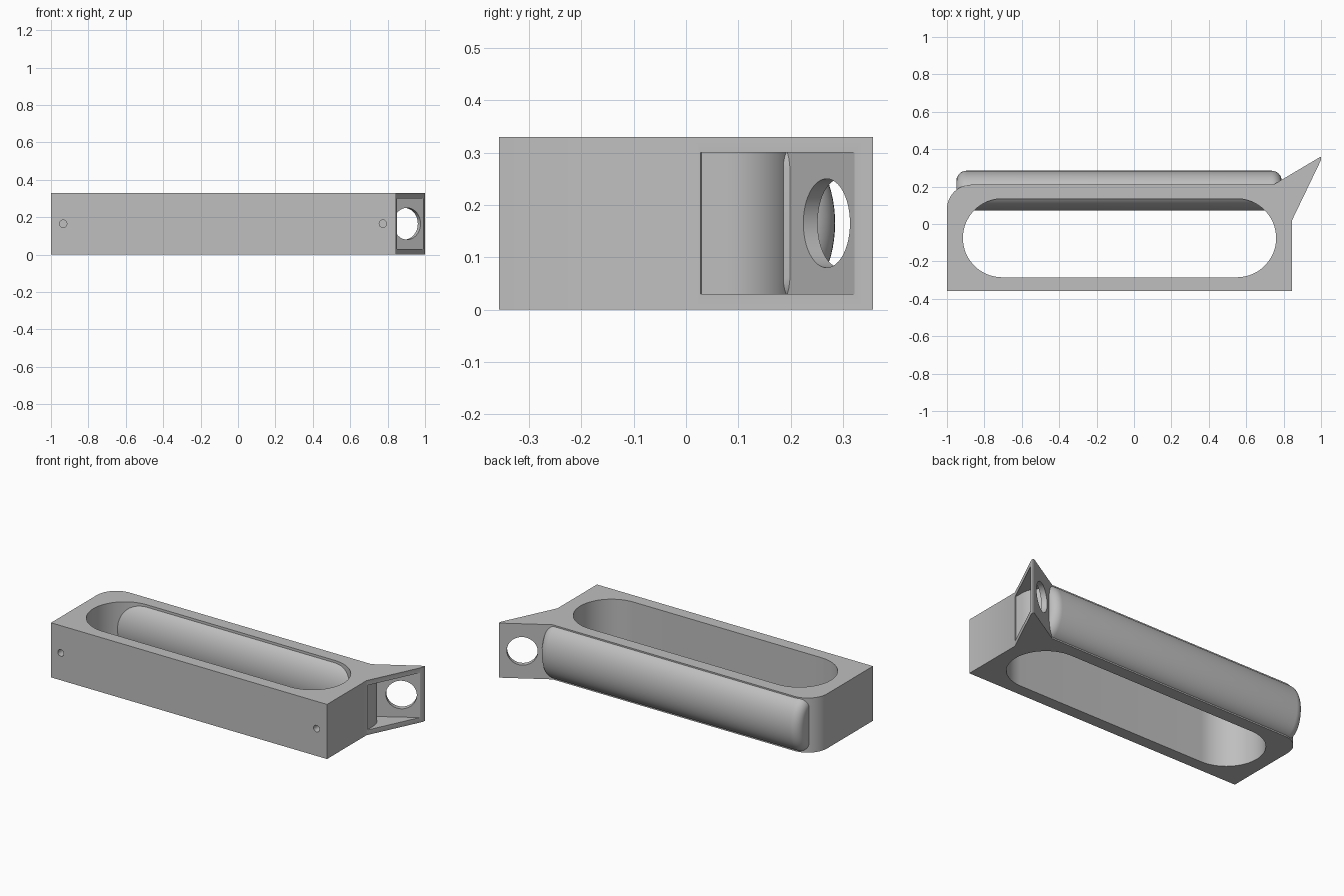
import bpy
import bmesh
from math import sin, cos, pi, radians
from mathutils import Matrix, Vector

old = bpy.data.objects.get("Cube")
if old:
    bpy.data.objects.remove(old, do_unlink=True)

grey = bpy.data.materials.new("plain grey")
grey.use_nodes = True
grey.diffuse_color = (0.52, 0.52, 0.52, 1)
grey.node_tree.nodes["Principled BSDF"].inputs["Base Color"].default_value = grey.diffuse_color

H = 0.33          # overall height
MID = H / 2


def finish(bm, name):
    bmesh.ops.recalc_face_normals(bm, faces=bm.faces)
    mesh = bpy.data.meshes.new(name)
    bm.to_mesh(mesh)
    bm.free()
    mesh.materials.append(grey)
    obj = bpy.data.objects.new(name, mesh)
    bpy.context.collection.objects.link(obj)
    return obj


def arc(cx, cy, r, a, b, n):
    angles = [radians(a + (b - a) * i / n) for i in range(n + 1)]
    return [(cx + r * cos(t), cy + r * sin(t)) for t in angles]


def prism(name, outline, z0, z1):
    bm = bmesh.new()
    face = bm.faces.new([bm.verts.new((x, y, z0)) for x, y in outline])
    new = bmesh.ops.extrude_face_region(bm, geom=[face])["geom"]
    bmesh.ops.translate(bm, vec=(0, 0, z1 - z0),
                        verts=[v for v in new if isinstance(v, bmesh.types.BMVert)])
    return finish(bm, name)


def rod(name, centre, axis, r, length, sides):
    bm = bmesh.new()
    turn = Vector(axis).to_track_quat('Z', 'Y').to_matrix().to_4x4()
    bmesh.ops.create_cone(bm, cap_ends=True, segments=sides, radius1=r, radius2=r,
                          depth=length, matrix=Matrix.Translation(centre) @ turn)
    return finish(bm, name)


def activate(obj):
    bpy.ops.object.select_all(action='DESELECT')
    obj.select_set(True)
    bpy.context.view_layer.objects.active = obj


def cut(obj, cutter):
    cutter.hide_render = True
    mod = obj.modifiers.new("cut", 'BOOLEAN')
    mod.operation = 'DIFFERENCE'
    mod.solver = 'EXACT'
    mod.object = cutter
    activate(obj)
    bpy.ops.object.modifier_apply(modifier=mod.name)
    bpy.data.objects.remove(cutter, do_unlink=True)


# Body with one rounded back corner and the slanted wing
outline = [(-1, -0.357), (0.845, -0.357), (0.845, 0.02), (1, 0.342), (1, 0.357),
           (0.993, 0.357), (0.745, 0.21)] + arc(-0.87, 0.08, 0.13, 90, 180, 16)
body = prism("body", outline, 0, H)

# Long rounded slot through the body
slot = arc(0.55, -0.075, 0.21, -90, 90, 32) + arc(-0.705, -0.075, 0.21, 90, 270, 32)
cut(body, prism("slot_cutter", slot, -0.1, H + 0.1))

# Hollow of the wing, leaving a top, a bottom and a back plate
pocket = arc(0.715, 0.08, 0.13, 0, 60, 12) + [(1.05, 0.359), (0.9, 0.0), (0.845, 0.03)]
cut(body, prism("pocket_cutter", pocket, 0.03, H - 0.03))

# Round hole across the back plate of the wing
cut(body, rod("plate_hole_cutter", (0.897, 0.28, MID), (0.51, -0.86, 0), 0.085, 0.14, 48))

# Small blind holes in the front
for x in (-0.935, 0.775):
    cut(body, rod("screw_hole_cutter", (x, -0.357, MID), (0, 1, 0), 0.02, 0.2, 24))

# Oval grip bar with rounded ends
bm = bmesh.new()
x0, x1, fillet, sides, steps = -0.95, 0.79, 0.055, 64, 8
profile = [(x0 + fillet * (1 - sin(t)), fillet * (1 - cos(t)))
           for t in [pi / 2 * i / steps for i in range(steps + 1)]]
profile = [(x, fillet - d) for x, d in profile]
half = [(x0 + fillet * (1 - cos(pi / 2 * i / steps)), fillet * (1 - sin(pi / 2 * i / steps)))
        for i in range(steps + 1)]
stations = half + [(x0 + x1 - x, d) for x, d in reversed(half)]
rings = []
for x, inset in stations:
    rings.append([bm.verts.new((x, 0.178 + (0.107 - inset) * cos(2 * pi * k / sides),
                                MID + (0.164 - inset) * sin(2 * pi * k / sides)))
                  for k in range(sides)])
for a, b in zip(rings, rings[1:]):
    for k in range(sides):
        n = (k + 1) % sides
        bm.faces.new((a[k], a[n], b[n], b[k]))
bm.faces.new(rings[0])
bm.faces.new(rings[-1])
grip = finish(bm, "grip_bar")

for obj in (body, grip):
    activate(obj)
    bpy.ops.object.shade_smooth_by_angle(angle=radians(30))
